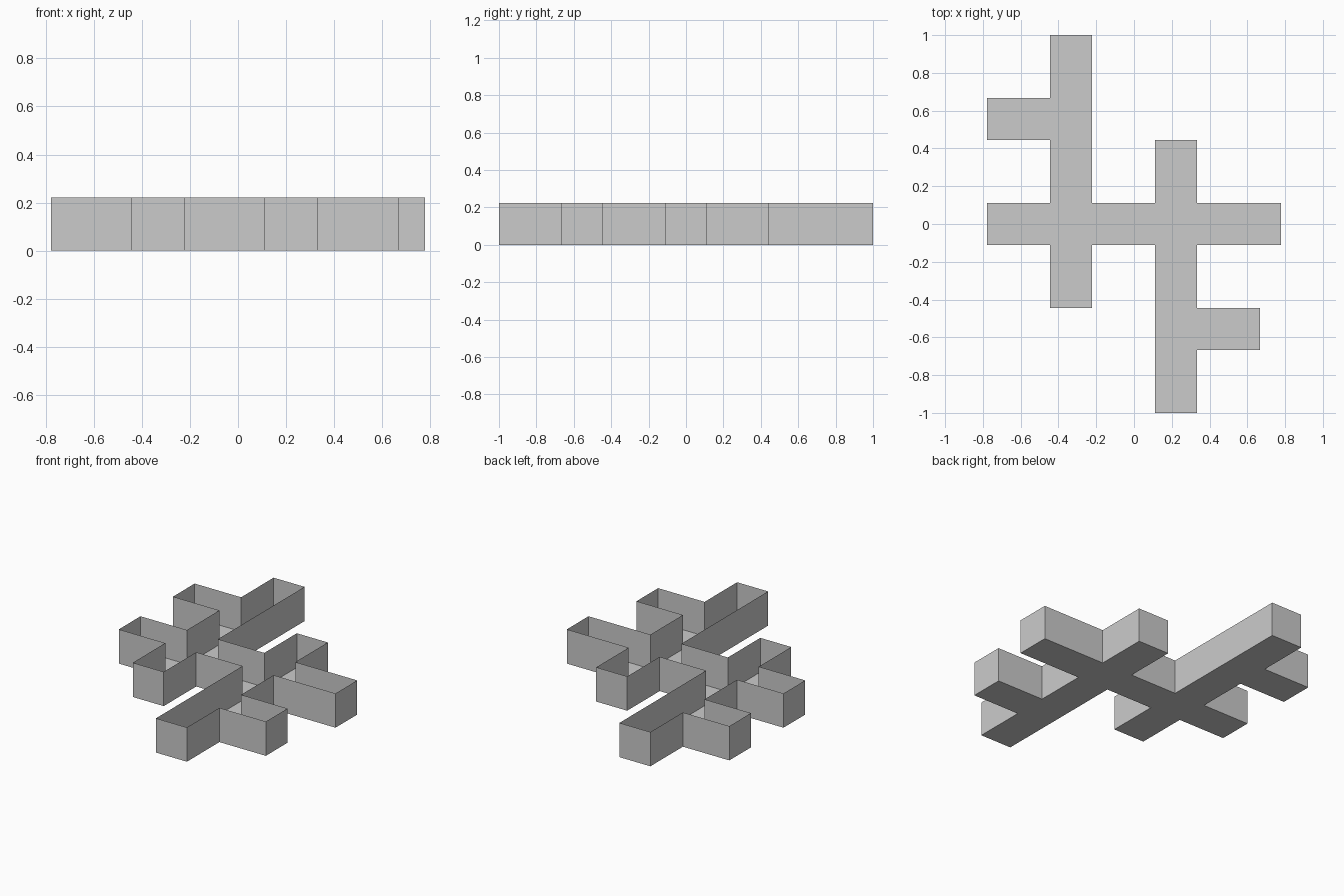
import bpy, bmesh, math

if "Cube" in bpy.data.objects:
    bpy.data.objects.remove(bpy.data.objects["Cube"])

U = 1 / 9          # the plan lies on a grid of ninths
HEIGHT = 2 * U

# Channels as (x0, x1, y0, y1) in grid units
channels = [
    (-7, 7, -1, 1),     # cross channel
    (-4, -2, -4, 9),    # left long channel
    (1, 3, -9, 4),      # right long channel
    (-7, -4, 4, 6),     # left stub
    (3, 6, -6, -4),     # right stub
]
cells = {(x, y) for x0, x1, y0, y1 in channels
         for x in range(x0, x1) for y in range(y0, y1)}

bm = bmesh.new()

# Floor: one flat merged outline
for x, y in sorted(cells):
    bm.faces.new([bm.verts.new(((x + i) * U, (y + j) * U, 0))
                  for i, j in ((0, 0), (0, 1), (1, 1), (1, 0))])
bmesh.ops.remove_doubles(bm, verts=bm.verts[:], dist=U / 10)
bmesh.ops.dissolve_limit(bm, angle_limit=math.radians(1),
                         verts=bm.verts[:], edges=bm.edges[:])

# Thin walls raised around the whole outline, open at the top
rim = [e for e in bm.edges if e.is_boundary]
raised = bmesh.ops.extrude_edge_only(bm, edges=rim)["geom"]
bmesh.ops.translate(bm, vec=(0, 0, HEIGHT),
                    verts=[v for v in raised if isinstance(v, bmesh.types.BMVert)])

# Normals face outward, matching the downward floor
bmesh.ops.recalc_face_normals(bm, faces=bm.faces[:])
bm.normal_update()
if min(bm.faces, key=lambda f: f.calc_center_median().z).normal.z > 0:
    bmesh.ops.reverse_faces(bm, faces=bm.faces[:])

mesh = bpy.data.meshes.new("open_channel_tray")
bm.to_mesh(mesh)
bm.free()
tray = bpy.data.objects.new("open_channel_tray", mesh)
bpy.context.collection.objects.link(tray)
